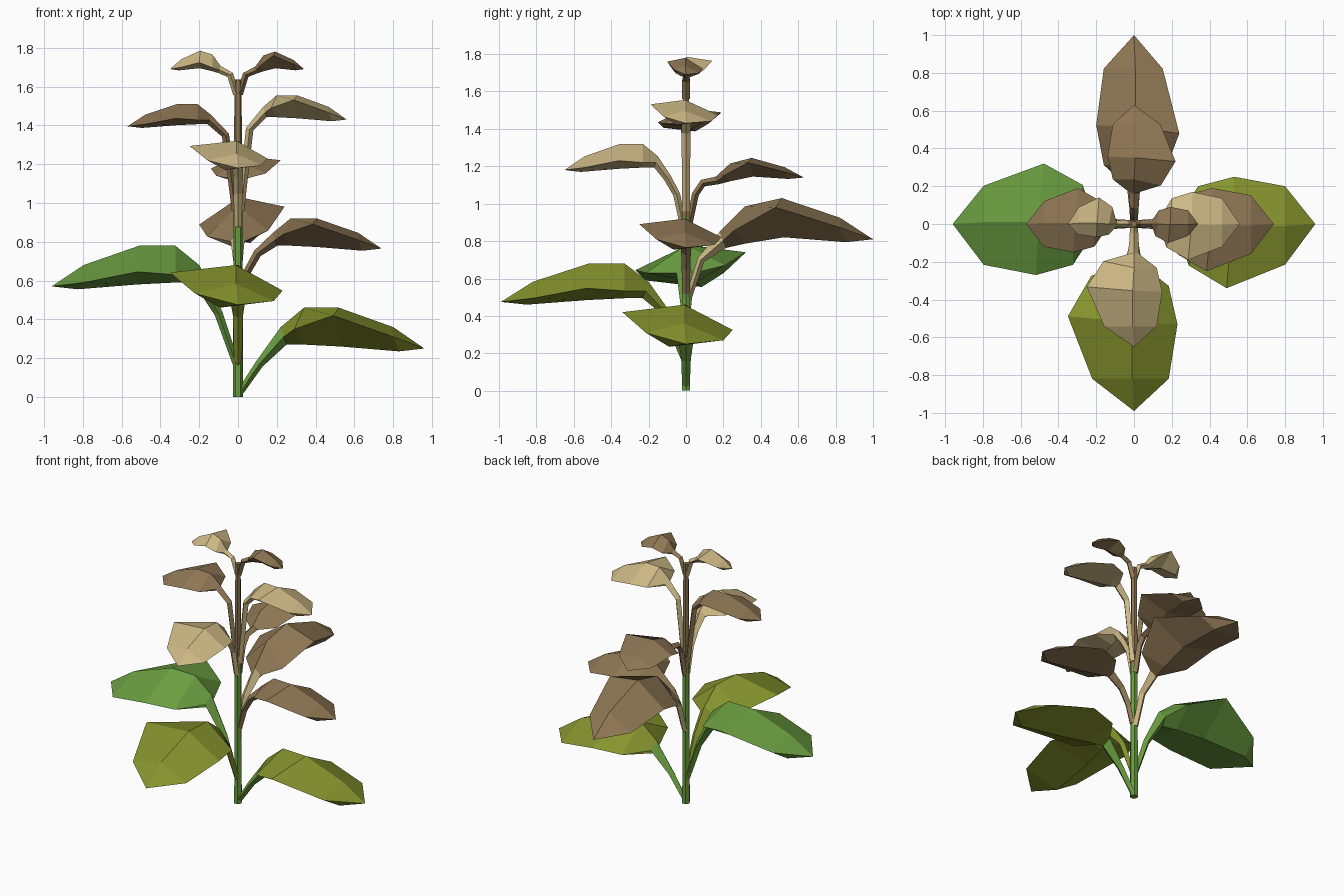
import bpy, bmesh
from math import cos, sin, radians
from mathutils import Vector

if "Cube" in bpy.data.objects:
    bpy.data.objects.remove(bpy.data.objects["Cube"])


def material(name, rgb):
    m = bpy.data.materials.new(name)
    m.diffuse_color = (*rgb, 1)
    m.use_nodes = True
    m.node_tree.nodes["Principled BSDF"].inputs["Base Color"].default_value = m.diffuse_color
    return m


GREEN = material("leaf green", (0.145, 0.34, 0.052))
OLIVE = material("olive green", (0.24, 0.30, 0.027))
BROWN = material("dry brown", (0.27, 0.182, 0.088))
CREAM = material("pale straw", (0.61, 0.48, 0.235))


def loft(name, rings, mat):
    """Skin rings of equal size; a one-point ring closes to a tip."""
    bm = bmesh.new()
    vs = [[bm.verts.new(p) for p in ring] for ring in rings]
    for a, b in zip(vs, vs[1:]):
        n = len(a)
        for i in range(n):
            j = (i + 1) % n
            if len(b) == 1:
                bm.faces.new((a[i], a[j], b[0]))
            else:
                bm.faces.new((a[i], a[j], b[j], b[i]))
    bm.faces.new(vs[0])
    if len(vs[-1]) > 2:
        bm.faces.new(vs[-1])
    bmesh.ops.recalc_face_normals(bm, faces=bm.faces)
    me = bpy.data.meshes.new(name)
    bm.to_mesh(me)
    bm.free()
    me.materials.append(mat)
    ob = bpy.data.objects.new(name, me)
    bpy.context.collection.objects.link(ob)
    return ob


# Blade sections (spine, right edge, keel, left edge) as (reach, side, height)
BLADE = [
    [(.34, .00, .46), (.29, .22, .35), (.34, .02, .27), (.34, -.20, .31)],
    [(.52, .01, .46), (.49, .34, .42), (.53, .06, .26), (.53, -.25, .325)],
    [(.80, .01, .36), (.80, .215, .31), (.83, .09, .235), (.80, -.20, .27)],
    [(.96, .00, .25)],
]


def leaf(name, angle, r0, reach, right, left, top, tip, mat, stalk_mat,
         stalk, sag=0.0):
    a = radians(angle)
    out = Vector((cos(a), sin(a), 0))
    side = Vector((sin(a), -cos(a), 0))
    up = Vector((0, 0, 1))
    k, hs = (reach - r0) / .74, (top - tip) / .21

    def place(p):
        r, s, z = p
        s *= right / .34 if s > 0 else left / .25
        z = top + (z - .46) * hs - sag * max(0, (.52 - r) / .18)
        return out * (r0 + (r - .22) * k) + side * s + up * z

    # stalk: diamond section swept along its path up to the blade
    w = .047 * min(1, (right + left) / .55)
    root = [place(p) for p in [(.22, 0, .36), (.235, .047, .31),
                               (.25, 0, .27), (.235, -.047, .31)]]
    path = [Vector(p) for p in stalk]
    end = sum(root, Vector()) / 4
    path.append(Vector((end.dot(out), end.z)))
    rings = []
    for i in range(len(path) - 1):
        t = (path[i + 1] - path[max(i - 1, 0)]).normalized()
        n = out * -t.y + up * t.x
        c = out * path[i].x + up * path[i].y
        h = .017 + (w - .017) * .45 * i / len(path)
        rings.append([c + n * h, c + side * h * 1.2, c - n * h, c - side * h * 1.2])
    loft(name + "_stalk", rings + [root], stalk_mat)
    loft(name + "_blade", [root] + [[place(p) for p in r] for r in BLADE], mat)


def ring(radius, z):
    return [(radius * cos(radians(60 * i)), radius * sin(radians(60 * i)), z)
            for i in range(6)]


# Stem: green below, dry above
loft("lower_stem", [ring(.026, 0), ring(.023, .93)], GREEN)
loft("upper_stem", [ring(.023, .93), ring(.018, 1.635)], BROWN)

# Lower, living leaves
leaf("low_right_leaf", 0, .22, .96, .34, .25, .46, .25, OLIVE, GREEN,
     [(.015, .03), (.11, .17)])
leaf("low_front_leaf", 270, .20, .99, .35, .23, .68, .475, OLIVE, OLIVE,
     [(.01, .17), (.11, .42)])
leaf("low_left_leaf", 180, .20, .96, .32, .27, .78, .57, GREEN, GREEN,
     [(.01, .17), (.10, .43)])
leaf("low_back_leaf", 90, .18, 1.0, .24, .20, 1.03, .81, BROWN, CREAM,
     [(.015, .50), (.08, .70)], .045)

# Middle, drying leaves
leaf("mid_right_leaf", 0, .18, .74, .25, .19, .92, .765, BROWN, BROWN,
     [(.015, .52), (.05, .65), (.10, .74)])
leaf("mid_front_leaf", 270, .15, .65, .25, .15, 1.32, 1.18, CREAM, CREAM,
     [(.015, .88), (.05, 1.05), (.10, 1.14)])
leaf("mid_back_leaf", 90, .16, .63, .22, .14, 1.245, 1.14, BROWN, BROWN,
     [(.015, .88), (.05, 1.05), (.09, 1.11)], .03)

# Upper leaves
leaf("upper_right_leaf", 0, .13, .56, .19, .17, 1.555, 1.43, CREAM, CREAM,
     [(.015, .96), (.04, 1.20), (.06, 1.38)])
leaf("upper_left_leaf", 180, .14, .57, .19, .15, 1.51, 1.395, BROWN, BROWN,
     [(.015, .96), (.04, 1.17), (.065, 1.35)])
leaf("top_left_leaf", 180, .09, .35, .14, .07, 1.785, 1.69, CREAM, CREAM,
     [(.008, 1.56), (.04, 1.66)], .02)
leaf("top_right_leaf", 0, .09, .34, .10, .09, 1.78, 1.69, BROWN, BROWN,
     [(.008, 1.56), (.04, 1.66)], .02)
